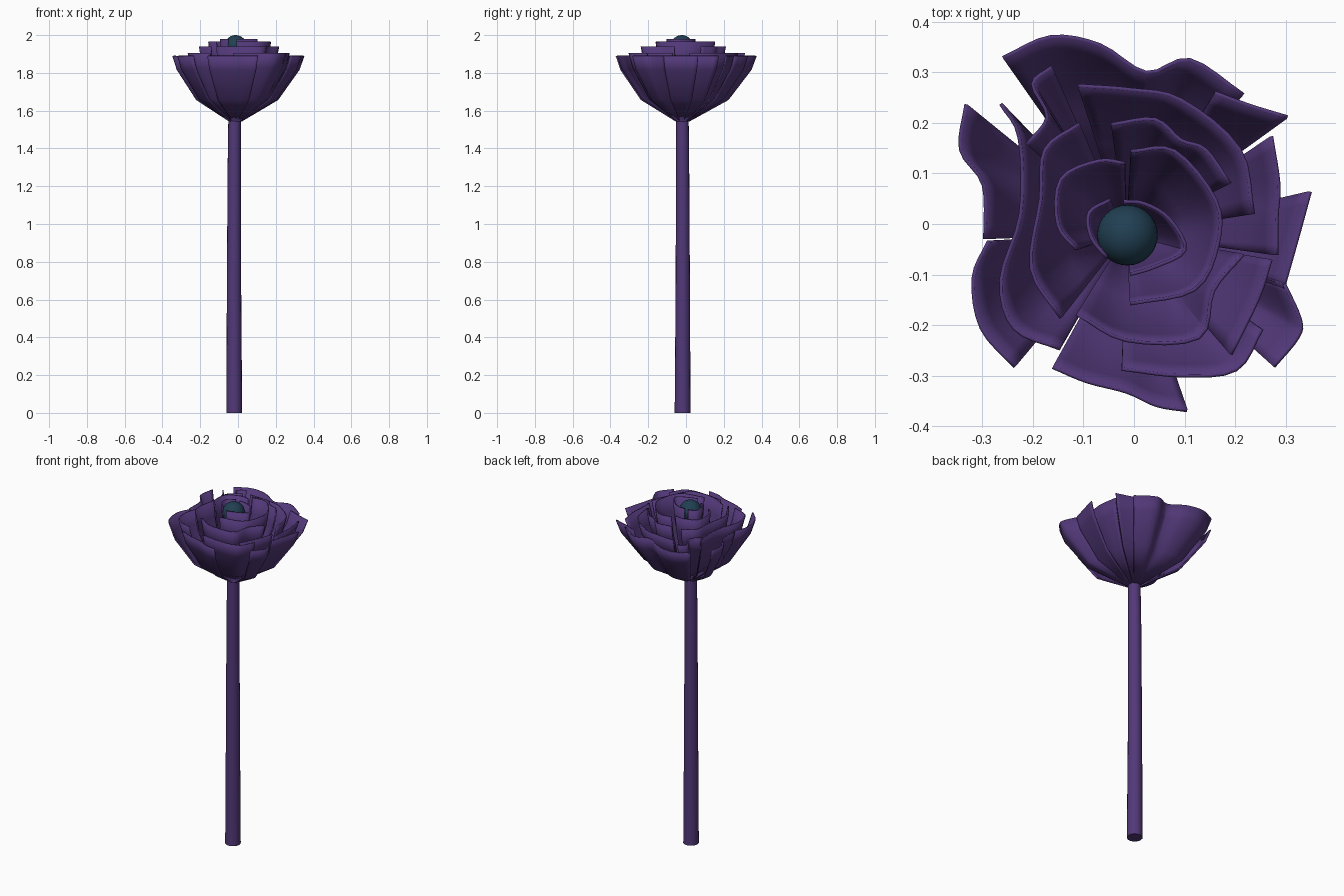
import bpy, math
from mathutils import Vector

if "Cube" in bpy.data.objects:
    bpy.data.objects.remove(bpy.data.objects["Cube"])

CX, CY = -0.015, -0.02      # flower axis
BASE_Z = 1.545


def material(name, rgb):
    m = bpy.data.materials.new(name)
    m.diffuse_color = (*rgb, 1)
    m.use_nodes = True
    m.node_tree.nodes["Principled BSDF"].inputs["Base Color"].default_value = m.diffuse_color
    return m


purple = material("purple", (0.085, 0.04, 0.19))
teal = material("teal", (0.015, 0.05, 0.085))


def make(name, verts, faces, mat):
    me = bpy.data.meshes.new(name)
    me.from_pydata(verts, [], faces)
    me.update()
    ob = bpy.data.objects.new(name, me)
    bpy.context.collection.objects.link(ob)
    me.materials.append(mat)
    return ob


def smooth(ob, angle):
    bpy.ops.object.select_all(action='DESELECT')
    ob.select_set(True)
    bpy.context.view_layer.objects.active = ob
    bpy.ops.object.shade_smooth_by_angle(angle=math.radians(angle))


def spline(pts, steps=4):
    """Catmull-Rom curve through the rim points."""
    p = [2 * pts[0] - pts[1]] + pts + [2 * pts[-1] - pts[-2]]
    out = []
    for i in range(1, len(p) - 2):
        a, b, c, d = p[i - 1:i + 3]
        for s in range(steps):
            t = s / steps
            out.append(0.5 * (2 * b + (c - a) * t + (2 * a - 5 * b + 4 * c - d) * t * t
                              + (3 * b - a - 3 * c + d) * t ** 3))
    return out + [pts[-1]]


# Petal cross-section: (fraction of rim radius, fraction of height)
PROFILE = [(0.09, 0), (0.62, 0.33), (0.93, 0.79), (1, 1)]


def petal(name, top, rim):
    pts = [Vector((r * math.cos(math.radians(a)), r * math.sin(math.radians(a)))) for a, r in rim]
    curve = spline(pts)
    n = len(curve)
    verts = [(CX + p.x * f, CY + p.y * f, BASE_Z + (top - BASE_Z) * h)
             for f, h in PROFILE for p in curve]
    faces = [(j * n + i, j * n + i + 1, (j + 1) * n + i + 1, (j + 1) * n + i)
             for j in range(len(PROFILE) - 1) for i in range(n - 1)]
    ob = make(name, verts, faces, purple)
    mod = ob.modifiers.new("thickness", 'SOLIDIFY')
    mod.thickness = 0.007
    mod.offset = 0
    smooth(ob, 25)


# Rims as (angle, radius) seen from above
outer = [
    [(125, .426), (111, .418), (98, .378), (83, .322), (70, .367), (50, .36)],
    [(58, .33), (46, .353), (36, .394)],
    [(34, .346), (18, .317), (7, .30), (-8, .30)],
    [(13, .373), (-3, .336), (-19, .328)],
    [(-17, .325), (-26, .382), (-31, .396), (-42, .392)],
    [(-71, .369), (-80, .344), (-90, .312), (-105, .302), (-119, .301)],
    [(230, .343), (213, .342), (196, .315), (183, .273)],
    [(182, .28), (161, .299), (153, .368), (141, .408)],
]
second = [
    [(-35, .327), (-51, .345), (-69, .30), (-92, .267)],
    [(134, .358), (138, .285), (169, .213), (200, .264), (220, .29), (240, .262)],
    [(114, .362), (122, .35), (124, .28), (138, .265)],
    [(108, .309), (88, .286), (68, .287), (37, .28), (9, .254)],
    [(-10, .29), (-26, .29), (-49, .315)],
]
third = [
    [(113, .237), (134, .232), (158, .183), (200, .20), (232, .21)],
    [(98, .219), (76, .234), (60, .215), (47, .229), (26, .228)],
    [(-10, .234), (-33, .205), (-55, .25), (-90, .21), (-122, .186)],
]
fourth = [
    [(91, .14), (111, .155), (140, .169), (172, .137), (197, .103)],
    [(87, .164), (60, .19), (21, .189), (-6, .182), (-39, .174), (-87, .138)],
]
inner = [
    [(115, .075), (150, .085), (185, .07), (230, .06)],
    [(95, .065), (60, .07), (20, .09), (-15, .12), (-50, .085), (-85, .08)],
]
for label, top, rims in (("outer", 1.89, outer), ("second", 1.905, second),
                         ("third", 1.94, third), ("fourth", 1.965, fourth),
                         ("inner", 1.98, inner)):
    for k, rim in enumerate(rims):
        petal(f"{label}_petal_{k + 1}", top, rim)

# Stem: tapered tube with a slight lean
SIDES = 16
rings = [(0, .042, -.02, -.018), (.65, .038, -.021, -.017),
         (1.3, .035, -.02, -.018), (1.57, .033, -.018, -.019)]
verts = [(x + r * math.cos(2 * math.pi * i / SIDES), y + r * math.sin(2 * math.pi * i / SIDES), z)
         for z, r, x, y in rings for i in range(SIDES)]
faces = [(j * SIDES + i, j * SIDES + (i + 1) % SIDES,
          (j + 1) * SIDES + (i + 1) % SIDES, (j + 1) * SIDES + i)
         for j in range(len(rings) - 1) for i in range(SIDES)]
faces += [tuple(reversed(range(SIDES))),
          tuple(range((len(rings) - 1) * SIDES, len(rings) * SIDES))]
smooth(make("stem", verts, faces, purple), 30)

# Centre ball
bpy.ops.mesh.primitive_uv_sphere_add(segments=32, ring_count=16, radius=0.06,
                                     location=(-0.013, -0.022, 1.94))
ball = bpy.context.object
ball.name = "centre_ball"
ball.data.materials.append(teal)
smooth(ball, 30)
